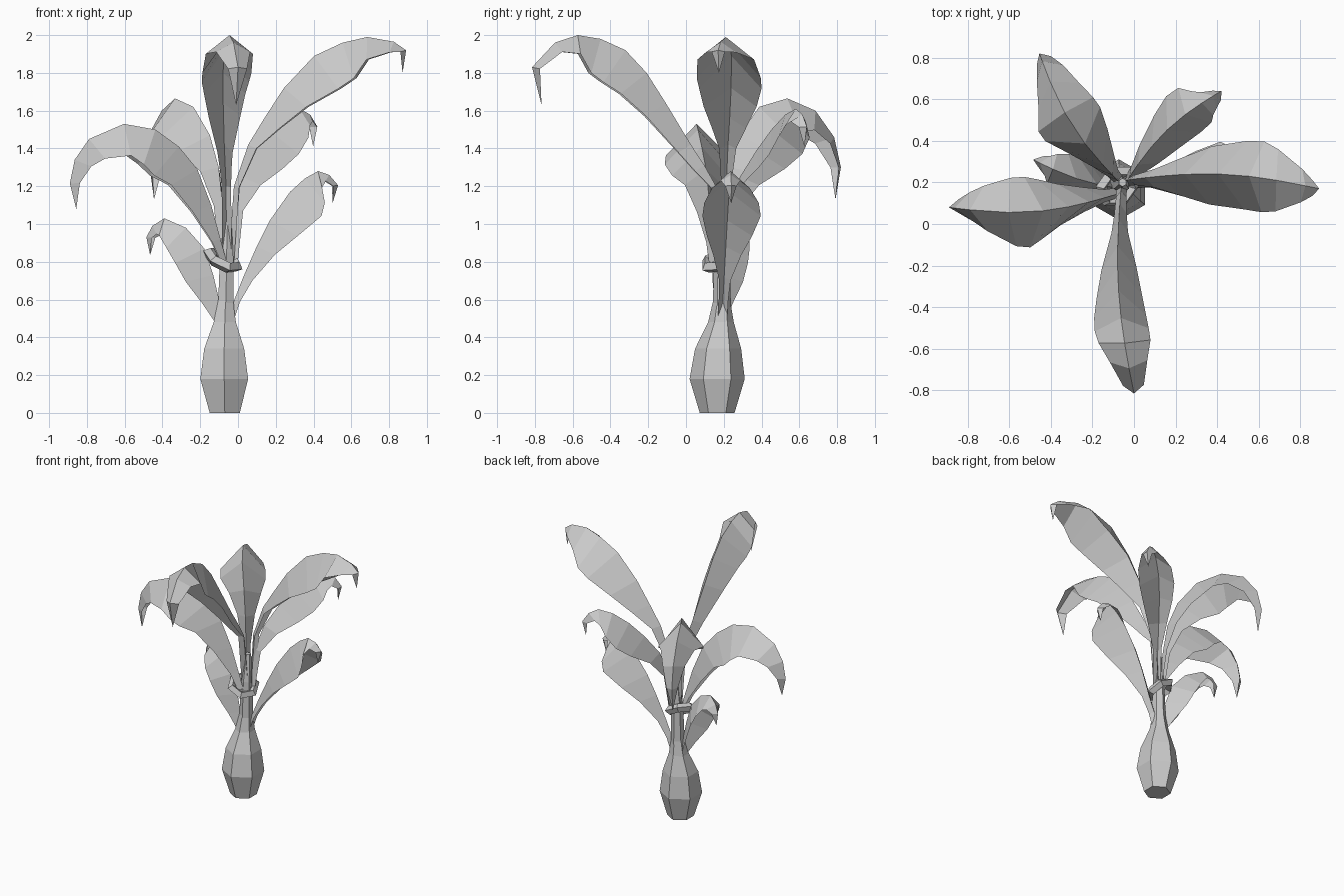
import bpy
from math import sin, cos, pi
from mathutils import Vector


def make(name, verts, faces):
    me = bpy.data.meshes.new(name)
    me.from_pydata([tuple(v) for v in verts], [], faces)
    me.update()
    ob = bpy.data.objects.new(name, me)
    bpy.context.collection.objects.link(ob)
    return ob


def hex_column(name, rings):
    """Six-sided column; each ring is (x, y, z, radius), a corner faces front."""
    verts = [(x + r * cos(pi / 6 + k * pi / 3), y + r * sin(pi / 6 + k * pi / 3), z)
             for x, y, z, r in rings for k in range(6)]
    faces = [(6 * i + k, 6 * i + (k + 1) % 6, 6 * i + 6 + (k + 1) % 6, 6 * i + 6 + k)
             for i in range(len(rings) - 1) for k in range(6)]
    faces += [tuple(range(5, -1, -1)), tuple(range(len(verts) - 6, len(verts)))]
    return make(name, verts, faces)


def leaf(name, plan, bend, rib, shape):
    """Folded leaf. plan: (start, end) xy, bowed to its left by bend;
    rib: (fraction along plan, z); shape: (half width, fold depth) at each rib point."""
    a, b = Vector((*plan[0], 0)), Vector((*plan[1], 0))
    side = Vector((0, 0, 1)).cross(b - a).normalized()
    pts = [a.lerp(b, f) + Vector((0, 0, z)) + side * bend * sin(pi * f) for f, z in rib]
    n = len(pts)
    verts = []
    for i, (p, (w, d)) in enumerate(zip(pts, shape)):
        t = (pts[min(i + 1, n - 1)] - pts[max(i - 1, 0)]).normalized()
        under = side.cross(t)
        verts += [p - side * w + under * d, p, p + side * w + under * d]
    faces = []
    for i in range(n - 1):
        for k in (0, 1):
            q = 3 * i + k
            faces.append((q, q + 3, q + 4, q + 1))
    return make(name, verts, faces)


# Swollen base and the slim stem above it
hex_column("bulb_base", [(-.07, .165, 0, .092), (-.073, .165, .18, .146),
                         (-.073, .17, .34, .122), (-.07, .185, .48, .068),
                         (-.065, .19, .62, .04)])
hex_column("stem", [(-.065, .19, .5, .05), (-.06, .19, .85, .04), (-.055, .2, 1.05, .02)])

# Tilted band wrapped around the stem
bpy.ops.mesh.primitive_torus_add(major_segments=6, minor_segments=4, major_radius=.085,
                                 minor_radius=.03, location=(-.08, .18, .81),
                                 rotation=(.35, .45, 0))
bpy.context.object.name = "stem_band"

# Upper crown of long leaves
leaf("leaf_right_high", ((-.05, .21), (.89, .17)), .05,
     [(0, .8), (.03, 1.2), (.11, 1.42), (.2, 1.56), (.31, 1.72), (.48, 1.89), (.64, 1.96),
      (.78, 1.99), (.93, 1.965), (1, 1.92), (.98, 1.8)],
     [(.025, .03), (.025, .03), (.045, .05), (.09, .1), (.14, .16), (.165, .22), (.17, .2),
      (.15, .12), (.08, .06), (.035, .03), (0, 0)])
leaf("leaf_front_high", ((-.06, .2), (0, -.815)), -.045,
     [(0, .8), (.04, 1.2), (.1, 1.31), (.17, 1.42), (.3, 1.64), (.4, 1.8), (.51, 1.92),
      (.64, 1.98), (.76, 2.0), (.88, 1.96), (1, 1.83), (.95, 1.63)],
     [(.025, .03), (.025, .03), (.03, .06), (.04, .08), (.085, .13), (.11, .18), (.125, .21),
      (.13, .19), (.125, .1), (.09, .06), (.05, .04), (0, 0)])
leaf("leaf_left", ((-.06, .15), (-.89, .08)), .055,
     [(0, .8), (.04, .92), (.1, 1.1), (.19, 1.29), (.31, 1.41), (.46, 1.5), (.66, 1.53),
      (.88, 1.45), (.97, 1.34), (1, 1.215), (.96, 1.08)],
     [(.025, .03), (.03, .05), (.06, .11), (.1, .17), (.145, .21), (.17, .2), (.165, .17),
      (.11, .13), (.07, .09), (.035, .05), (0, 0)])
leaf("leaf_back_left", ((-.06, .19), (-.455, .82)), .05,
     [(0, .8), (.04, 1.1), (.08, 1.3), (.17, 1.47), (.35, 1.62), (.59, 1.665), (.81, 1.6),
      (.95, 1.46), (1, 1.3), (.96, 1.13)],
     [(.025, .03), (.03, .04), (.06, .09), (.11, .16), (.155, .21), (.155, .18),
      (.115, .13), (.075, .08), (.04, .04), (0, 0)])
leaf("leaf_back_right", ((-.04, .2), (.42, .64)), .045,
     [(0, .8), (.05, 1.08), (.16, 1.25), (.33, 1.39), (.5, 1.5), (.68, 1.58), (.83, 1.61),
      (.93, 1.58), (1, 1.515), (.96, 1.41)],
     [(.025, .03), (.03, .04), (.065, .09), (.1, .15), (.12, .17), (.115, .14),
      (.08, .09), (.055, .05), (.03, .03), (0, 0)])

# Lower, shorter leaves
leaf("leaf_right_low", ((-.06, .19), (.53, .24)), .01,
     [(0, .48), (.07, .6), (.15, .72), (.27, .88), (.39, 1.02), (.57, 1.17), (.7, 1.24),
      (.82, 1.28), (.92, 1.26), (1, 1.205), (.95, 1.11)],
     [(.025, .03), (.025, .03), (.03, .05), (.075, .1), (.12, .16), (.155, .2), (.145, .16),
      (.1, .09), (.05, .04), (.03, .03), (0, 0)])
leaf("leaf_left_low", ((-.07, .17), (-.485, .31)), .02,
     [(0, .48), (.07, .6), (.14, .73), (.25, .87), (.48, .98), (.76, 1.03),
      (.92, .99), (1, .93), (.95, .835)],
     [(.025, .04), (.05, .08), (.085, .13), (.1, .15), (.1, .13), (.075, .09),
      (.05, .06), (.03, .04), (0, 0)])
